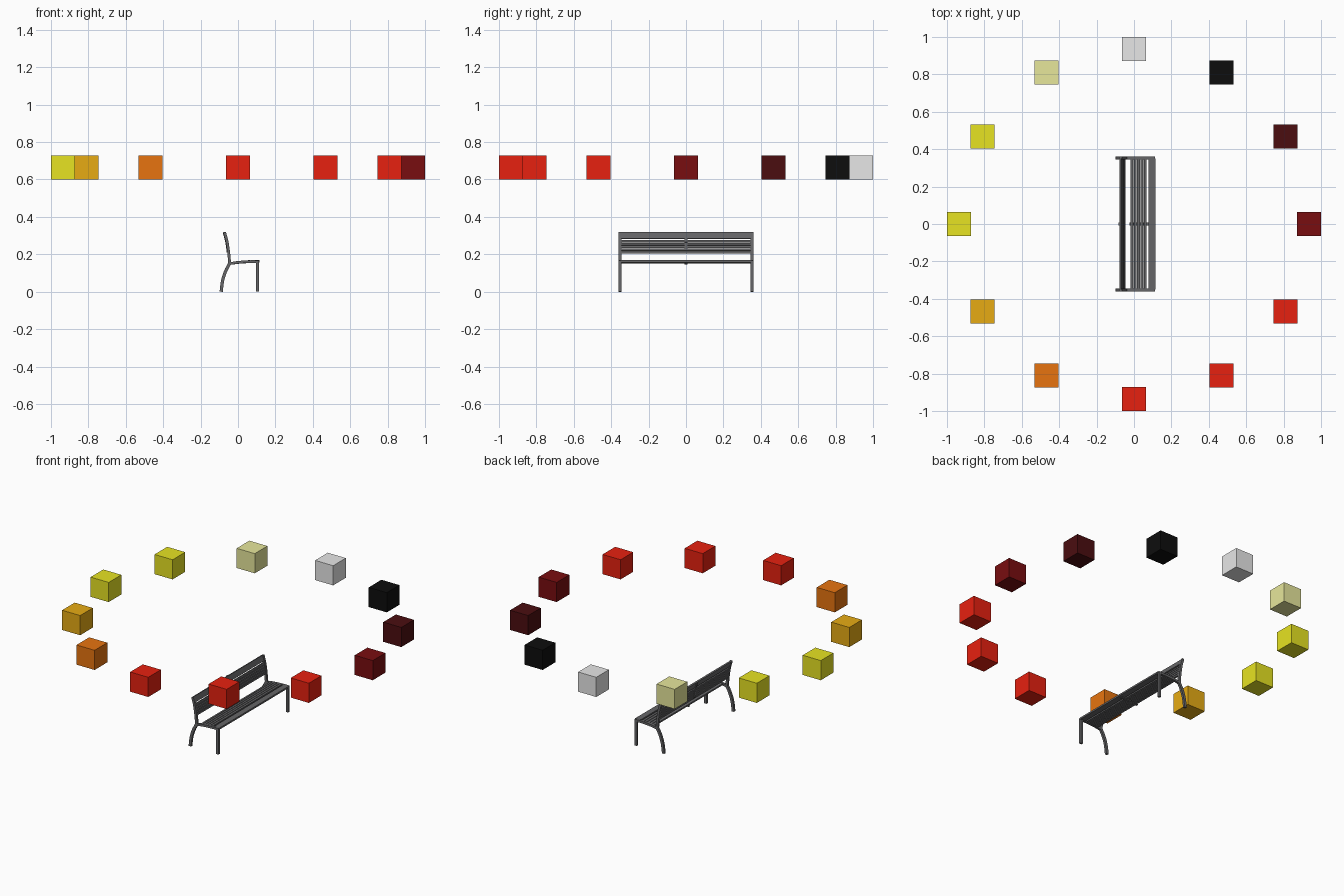
import bpy, bmesh, math
from mathutils import Vector, Matrix

if "Cube" in bpy.data.objects:
    bpy.data.objects.remove(bpy.data.objects["Cube"])


def material(name, r, g, b):
    m = bpy.data.materials.new(name)
    m.use_nodes = True
    m.diffuse_color = (r, g, b, 1)
    m.node_tree.nodes["Principled BSDF"].inputs["Base Color"].default_value = (r, g, b, 1)
    return m


def finish(bm, name, mat):
    bmesh.ops.recalc_face_normals(bm, faces=bm.faces)
    mesh = bpy.data.meshes.new(name)
    bm.to_mesh(mesh)
    bm.free()
    mesh.materials.append(mat)
    ob = bpy.data.objects.new(name, mesh)
    bpy.context.collection.objects.link(ob)
    return ob


def box(name, centre, size, mat, tilt=0):
    # a positive tilt lifts the +x end
    bm = bmesh.new()
    bmesh.ops.create_cube(bm, size=1, matrix=Matrix.Diagonal((*size, 1)))
    ob = finish(bm, name, mat)
    ob.location = centre
    ob.rotation_euler.y = -tilt
    return ob


def smooth(points, steps=4):
    # Catmull-Rom path through (x, z) points
    p = [Vector(q) for q in points]
    p = [2 * p[0] - p[1]] + p + [2 * p[-1] - p[-2]]
    out = []
    for a, b, c, d in zip(p, p[1:], p[2:], p[3:]):
        for i in range(steps):
            t = i / steps
            out.append(0.5 * (2 * b + (c - a) * t + (2 * a - 5 * b + 4 * c - d) * t ** 2
                              + (3 * b - a - 3 * c + d) * t ** 3))
    return out + [p[-2]]


def ribbon(name, path, width, y, depth, mat):
    # bar of constant width following a path in the xz plane
    bm = bmesh.new()
    rings = []
    for i, p in enumerate(path):
        d = (path[min(i + 1, len(path) - 1)] - path[max(i - 1, 0)]).normalized()
        n = Vector((-d.y, d.x)) * width / 2
        rings.append([bm.verts.new((q.x, y + s * depth / 2, q.y))
                      for q, s in ((p + n, -1), (p + n, 1), (p - n, 1), (p - n, -1))])
    for a, b in zip(rings, rings[1:]):
        for k in range(4):
            bm.faces.new((a[k], a[(k + 1) % 4], b[(k + 1) % 4], b[k]))
    bm.faces.new(rings[0])
    bm.faces.new(rings[-1])
    return finish(bm, name, mat)


def at(path, t):
    # point and direction at a fraction of a path
    f = t * (len(path) - 1)
    i = min(int(f), len(path) - 2)
    d = path[i + 1] - path[i]
    return path[i] + d * (f - i), math.atan2(d.y, d.x)


grey = material("bench grey", 0.13, 0.13, 0.135)
red = material("red", 0.8, 0.015, 0.005)
yellow = material("yellow", 0.8, 0.77, 0.016)
ring = [
    material("dark red", 0.19, 0.004, 0.005),
    material("maroon", 0.07, 0.004, 0.005),
    material("black", 0.004, 0.004, 0.004),
    material("white", 0.8, 0.8, 0.8),
    material("pale yellow", 0.8, 0.8, 0.33),
    yellow, yellow,
    material("gold", 0.8, 0.41, 0.007),
    material("orange", 0.8, 0.175, 0.005),
    red, red, red,
]

# Ring of floating cubes
for i, mat in enumerate(ring):
    a = math.tau * i / len(ring)
    box(f"ring_cube_{i + 1}", (0.936 * math.cos(a), 0.936 * math.sin(a), 0.664),
        (0.128, 0.128, 0.126), mat)

# Bench end frames
rear_leg = smooth([(-0.09, 0), (-0.082, 0.06), (-0.066, 0.11), (-0.044, 0.152)])
upright = smooth([(-0.044, 0.148), (-0.05, 0.21), (-0.059, 0.27), (-0.072, 0.318)])
rail = smooth([(-0.044, 0.15), (0, 0.157), (0.06, 0.161), (0.113, 0.161)])
for side, y in (("left", 0.353), ("right", -0.353)):
    ribbon(f"rear_leg_{side}", rear_leg, 0.017, y, 0.014, grey)
    ribbon(f"back_upright_{side}", upright, 0.015, y, 0.014, grey)
    ribbon(f"seat_rail_{side}", rail, 0.014, y, 0.014, grey)
    box(f"front_leg_{side}", (0.105, y, 0.081), (0.016, 0.014, 0.162), grey)

# Centre straps behind the back and under the seat
ribbon("back_centre_strap", [p + Vector((-0.006, 0)) for p in upright[4:]], 0.008, 0, 0.014, grey)
ribbon("seat_centre_strap", [p + Vector((0, -0.005)) for p in rail[2:-1]], 0.006, 0, 0.014, grey)

# Seat slats, the front one wider
for i in range(6):
    last = i == 5
    x = 0.096 if last else -0.011 + 0.0178 * i
    p, tilt = at(rail, (x + 0.044) / 0.157)
    box(f"seat_slat_{i + 1}", (x, 0, p.y + 0.002), (0.038 if last else 0.0145, 0.7, 0.011),
        grey, tilt)

# Back slats, the top one wider
for i in range(6):
    last = i == 5
    z = 0.301 if last else 0.21 + 0.0148 * i
    p, tilt = at(upright, (z - 0.148) / 0.17)
    box(f"back_slat_{i + 1}", (p.x, 0, z), (0.036 if last else 0.0118, 0.7, 0.01), grey, tilt)
